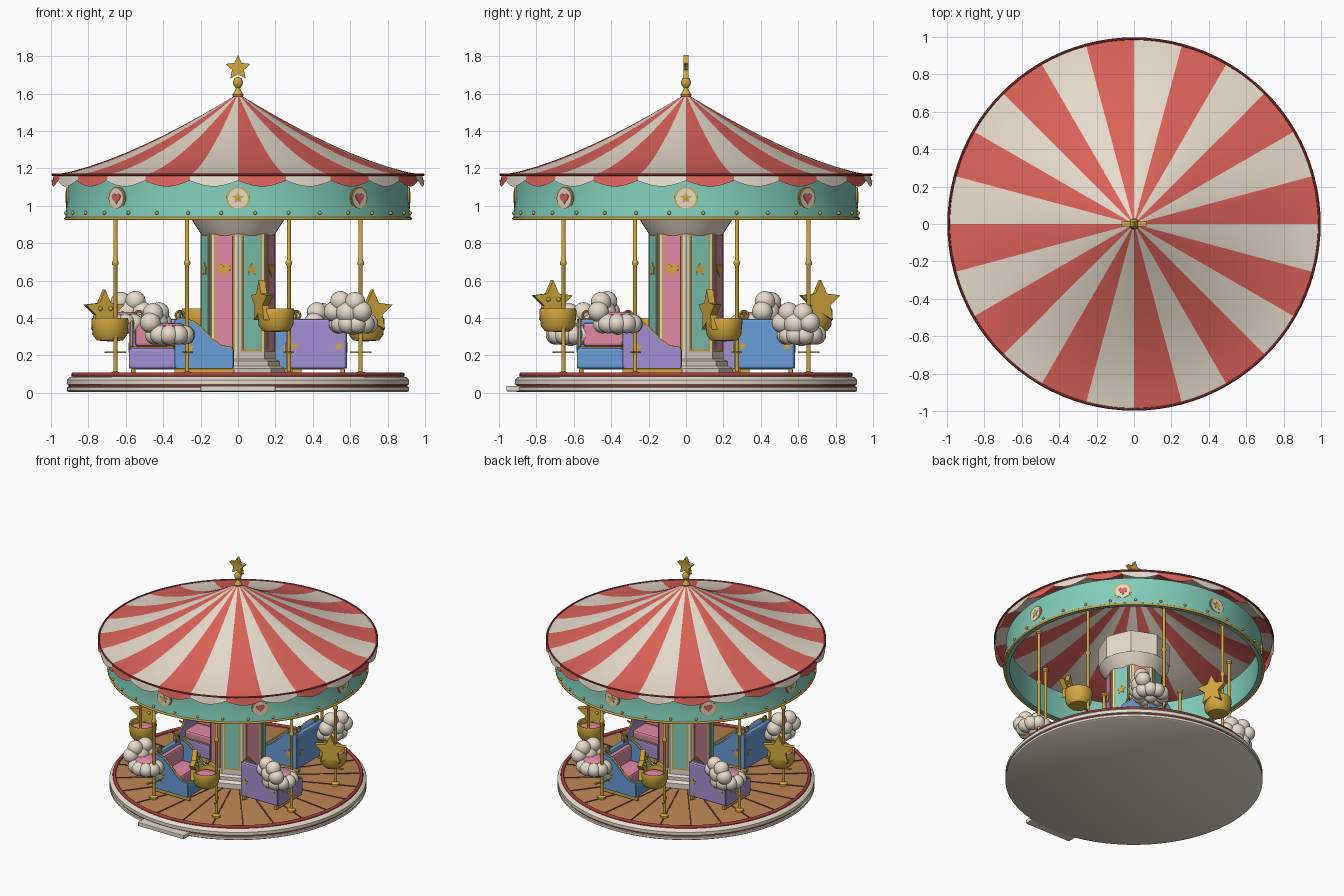
import bpy, bmesh, math
from math import sin, cos, pi, radians
from mathutils import Matrix, Vector

if "Cube" in bpy.data.objects:
    bpy.data.objects.remove(bpy.data.objects["Cube"])


def material(name, *srgb):
    m = bpy.data.materials.new(name)
    c = [((v / 255 + 0.055) / 1.055) ** 2.4 for v in srgb] + [1]
    m.diffuse_color = c
    m.use_nodes = True
    m.node_tree.nodes["Principled BSDF"].inputs["Base Color"].default_value = c
    return m


CREAM = material("cream", 232, 220, 203)
RED = material("coral red", 220, 98, 88)
TEAL = material("teal", 130, 205, 187)
GOLD = material("gold", 212, 168, 62)
PINK = material("pink", 226, 138, 166)
PURPLE = material("purple", 165, 144, 212)
BLUE = material("blue", 104, 158, 216)
WOOD = material("wood", 186, 132, 84)
MAROON = material("dark red", 165, 62, 60)
BROWN = material("dark brown", 88, 56, 38)
I = Matrix.Identity(4)
T = lambda x, y, z: Matrix.Translation((x, y, z))
RZ = lambda deg: Matrix.Rotation(radians(deg), 4, "Z")


def finish(name, bm, mats, M=I, smooth=True):
    bmesh.ops.recalc_face_normals(bm, faces=bm.faces)
    me = bpy.data.meshes.new(name)
    for f in bm.faces:
        f.smooth = smooth
    bm.to_mesh(me)
    bm.free()
    for m in mats:
        me.materials.append(m)
    if smooth:
        me.set_sharp_from_angle(angle=radians(40))
    ob = bpy.data.objects.new(name, me)
    ob.matrix_world = M
    bpy.context.collection.objects.link(ob)
    return ob


def lathe(name, profile, mats, seg=64, M=I, rule=None, smooth=True):
    """Spin (radius, height) points about z; rule(segment, row) picks a colour."""
    bm = bmesh.new()
    rings = [[bm.verts.new((r * cos(2 * pi * j / seg), r * sin(2 * pi * j / seg), z))
              for j in range(seg)] for r, z in profile]
    for i in range(len(rings) - 1):
        for j in range(seg):
            n = (j + 1) % seg
            f = bm.faces.new((rings[i][j], rings[i][n], rings[i + 1][n], rings[i + 1][j]))
            f.material_index = rule(j, i) if rule else 0
    bmesh.ops.remove_doubles(bm, verts=bm.verts, dist=1e-5)
    return finish(name, bm, mats, M, smooth)


def ring(name, R, z, r, mat, M=I, seg=64, sides=10):
    prof = [(R + r * cos(2 * pi * k / sides), z + r * sin(2 * pi * k / sides)) for k in range(sides + 1)]
    return lathe(name, prof, [mat], seg, M)


def plate(name, outline, depth, mat, M):
    bm = bmesh.new()
    f = bm.faces.new([bm.verts.new((x, y, 0)) for x, y in outline])
    ex = bmesh.ops.extrude_face_region(bm, geom=[f])
    bmesh.ops.translate(bm, vec=(0, 0, depth), verts=[v for v in ex["geom"] if isinstance(v, bmesh.types.BMVert)])
    return finish(name, bm, [mat], M, False)


def box(name, lo, hi, mat, M=I, bevel=0.0):
    lo, hi = Vector(lo), Vector(hi)
    bm = bmesh.new()
    bmesh.ops.create_cube(bm, size=1, matrix=Matrix.Translation((lo + hi) / 2) @ Matrix.Diagonal((*(hi - lo), 1)))
    ob = finish(name, bm, [mat], M, False)
    if bevel:
        b = ob.modifiers.new("round", "BEVEL")
        b.width, b.segments = bevel, 2
    return ob


def balls(name, items, mat, M=I, detail=2):
    bm = bmesh.new()
    for p, r in items:
        bmesh.ops.create_icosphere(bm, subdivisions=detail, radius=r, matrix=T(*p))
    return finish(name, bm, [mat], M)


def wire(name, pts, r, mat, M):
    cu = bpy.data.curves.new(name, "CURVE")
    cu.dimensions, cu.bevel_depth, cu.bevel_resolution = "3D", r, 2
    s = cu.splines.new("POLY")
    s.points.add(len(pts) - 1)
    for p, q in zip(s.points, pts):
        p.co = (*q, 1)
    cu.materials.append(mat)
    ob = bpy.data.objects.new(name, cu)
    ob.matrix_world = M
    bpy.context.collection.objects.link(ob)


# Outlines, and a frame that faces outward at a given angle
UPRIGHT = Matrix(((0, 0, 1, 0), (1, 0, 0, 0), (0, 1, 0, 0), (0, 0, 0, 1)))
facing = lambda deg, r, z: RZ(deg) @ T(r, 0, z) @ UPRIGHT
disc = lambda r: [(r * cos(k * pi / 16), r * sin(k * pi / 16)) for k in range(32)]
rect = lambda w, h: [(-w, -h), (w, -h), (w, h), (-w, h)]


def star(R):
    return [((R if k % 2 == 0 else R * 0.48) * sin(k * pi / 5), (R if k % 2 == 0 else R * 0.48) * cos(k * pi / 5))
            for k in range(10)]


def heart(s):
    ts = [2 * pi * k / 28 for k in range(28)]
    return [(s * sin(t) ** 3, s / 16 * (13 * cos(t) - 5 * cos(2 * t) - 2 * cos(3 * t) - cos(4 * t))) for t in ts]


# Platform
lathe("platform", [(0, 0.005), (0.905, 0.005), (0.915, 0.012), (0.915, 0.03), (0.905, 0.032), (0.905, 0.042),
                   (0.915, 0.045), (0.915, 0.07), (0.9, 0.084), (0.88, 0.09), (0, 0.092)],
      [CREAM, MAROON, WOOD], 96, rule=lambda j, i: {4: 1, 9: 2}.get(i, 0))
ring("platform_rim", 0.88, 0.097, 0.012, MAROON, seg=96)
box("entry_step", (-0.2, -0.96, 0.008), (0.2, -0.85, 0.038), CREAM, bevel=0.004)
for k in range(24):
    box("plank_gap", (0.24, -0.005, 0.09), (0.865, 0.005, 0.094), BROWN, RZ(15 * k + 7.5))

# Central column
lathe("column_plinth", [(0.25, 0.09), (0.25, 0.13), (0.225, 0.145), (0.225, 0.17), (0.2, 0.18)], [CREAM], 8, smooth=False)
lathe("column", [(0.2, 0.1), (0.2, 0.86)], [CREAM], 8, smooth=False)
lathe("column_flare", [(0.19, 0.84), (0.205, 0.86), (0.225, 0.89), (0.25, 0.93)], [CREAM], 48)
lathe("column_head", [(0.2, 0.93), (0.255, 0.93), (0.255, 1.1), (0, 1.1)], [CREAM], 8, smooth=False)
for k in range(8):
    a = 22.5 + 45 * k
    pink = k % 2 == 1
    plate("panel_frame", rect(0.06, 0.315), 0.006, GOLD, facing(a, 0.184, 0.535))
    plate("column_panel", rect(0.049, 0.303), 0.006, PINK if pink else TEAL, facing(a, 0.187, 0.535))
    plate("panel_ornament", heart(0.038) if pink else star(0.036), 0.006, GOLD, facing(a, 0.19, 0.66))

# Striped canopy with scalloped valance: twelve red and twelve cream sectors
stripe = lambda n: (lambda j, i: 0 if (j // n) % 2 == 0 else 1)
radii = [0.985, 0.9, 0.8, 0.7, 0.6, 0.5, 0.4, 0.3, 0.2, 0.1, 0.05, 0.015]
lathe("canopy", [(r, 1.165 + 0.435 * (1 - r) ** 1.42) for r in radii], [RED, CREAM], 96, rule=stripe(4))
val = lathe("valance", [(0.985, 1.165), (0.99, 1.14), (0.996, 1.1)], [RED, CREAM], 192, rule=stripe(8))
for v in val.data.vertices:
    if v.co.z < 1.12:
        v.co.z = 1.135 - 0.032 * abs(sin(12 * math.atan2(v.co.y, v.co.x)))
ring("canopy_rim", 0.991, 1.166, 0.007, MAROON, seg=96, sides=8)
lathe("finial", [(0.02, 1.57), (0.03, 1.595), (0.018, 1.612), (0.011, 1.63), (0.022, 1.642), (0.027, 1.66),
                 (0.02, 1.68), (0.009, 1.69), (0, 1.69)], [GOLD], 24)
plate("finial_star", star(0.07), 0.028, GOLD, facing(-90, -0.014, 1.737))

# Cornice band with medallions and studs
lathe("cornice", [(0.885, 1.15), (0.885, 0.93), (0.925, 0.93), (0.918, 0.98), (0.91, 1.04), (0.91, 1.15)], [TEAL], 96)
ring("cornice_trim", 0.921, 0.932, 0.009, GOLD, seg=96)
balls("cornice_studs", [((0.925 * cos(k * pi / 16 + 0.1), 0.925 * sin(k * pi / 16 + 0.1), 0.962), 0.01)
                        for k in range(32)], GOLD)
for k in range(8):
    a = 45 * k
    plate("medallion_rim", disc(0.062), 0.008, GOLD, facing(a, 0.908, 1.04))
    plate("medallion", disc(0.053), 0.008, CREAM, facing(a, 0.912, 1.04))
    plate("medallion_emblem", heart(0.032) if k % 2 else star(0.034), 0.006, RED if k % 2 else GOLD,
          facing(a, 0.917, 1.042))

# Poles
for k in range(8):
    M = RZ(22.5 + 45 * k) @ T(0.71, 0, 0)
    lathe("pole", [(0.03, 0.09), (0.03, 0.105), (0.011, 0.115), (0.011, 0.68), (0.018, 0.69), (0.018, 0.7),
                   (0.011, 0.71), (0.011, 1.09), (0.022, 1.1), (0.022, 1.115), (0, 1.125)], [GOLD], 14, M)
    box("foot_bar", (-0.06, -0.006, 0.212), (0.06, 0.006, 0.222), GOLD, M)


# Seats: x is the direction of travel, the origin is at the pole
def star_seat(M):
    B = M @ T(-0.075, 0, 0)
    lathe("star_seat_bowl", [(0, 0.275), (0.07, 0.28), (0.092, 0.31), (0.1, 0.385), (0.096, 0.4), (0.084, 0.395),
                             (0.08, 0.35), (0, 0.35)], [GOLD], 32, B)
    lathe("star_seat_cushion", [(0.08, 0.35), (0.078, 0.365), (0.06, 0.375), (0, 0.377)], [PINK], 32, B)
    plate("star_seat_back", star(0.118), 0.036, GOLD, M @ T(-0.175, 0, 0.435) @ UPRIGHT)
    balls("star_seat_knobs", [((-0.137, y, 0.45), 0.012) for y in (-0.03, 0.03)], GOLD, M)


def cloud_seat(M):
    puffs = [((-0.1 + 0.085 * cos(k * pi / 5), 0.08 * sin(k * pi / 5), 0.31), 0.052) for k in range(10)]
    puffs += [((-0.18, y, z), r) for y, z, r in ((-0.08, 0.375, 0.055), (0, 0.37, 0.065), (0.08, 0.375, 0.055),
                                                  (-0.042, 0.425, 0.055), (0.042, 0.43, 0.055))]
    balls("cloud_seat", puffs + [((-0.1, 0, 0.3), 0.05)], CREAM, M, 3)
    lathe("cloud_seat_cushion", [(0.08, 0.33), (0.08, 0.36), (0.065, 0.372), (0, 0.374)], [PINK], 32, M @ T(-0.1, 0, 0))


def chariot(M, mat):
    top = [(0.15, 0.24), (0.09, 0.25), (0.04, 0.285), (-0.01, 0.34), (-0.06, 0.38), (-0.1, 0.395), (-0.15, 0.395)]
    lay = Matrix(((1, 0, 0, 0), (0, 0, 1, 0), (0, 1, 0, 0), (0, 0, 0, 1)))
    for s in (-1, 1):
        side = plate("chariot_side", [(-0.15, 0.13), (0.15, 0.13)] + top, 0.025, mat, M @ T(0, s * 0.15 - 0.0125, 0))
        side.data.transform(lay)
        side.data.flip_normals()
        wire("chariot_side_trim", [(x, s * 0.15, z) for x, z in top], 0.006, GOLD, M)
        box("chariot_runner", (-0.16, s * 0.14 - 0.012, 0.1), (0.16, s * 0.14 + 0.012, 0.13), GOLD, M, 0.006)
        ring("chariot_scroll", 0.022, 0, 0.007, GOLD, M @ T(-0.13, s * 0.11, 0.415) @ UPRIGHT, 20, 8)
        plate("chariot_star", star(0.03), 0.006, GOLD, M @ facing(s * 90, 0.16, 0.24) @ T(s * 0.08, 0, 0))
        plate("chariot_back_star", star(0.025), 0.006, GOLD, M @ facing(180, 0.158, 0.25) @ T(s * 0.12, 0, 0))
    box("chariot_back", (-0.16, -0.16, 0.13), (-0.12, 0.16, 0.395), mat, M, 0.012)
    box("chariot_front", (0.12, -0.16, 0.13), (0.158, 0.16, 0.24), mat, M, 0.012)
    box("chariot_floor", (-0.13, -0.14, 0.125), (0.13, 0.14, 0.15), mat, M)
    box("chariot_seat", (-0.125, -0.135, 0.15), (0.05, 0.135, 0.25), PINK, M, 0.015)
    box("chariot_cushion", (-0.125, -0.13, 0.25), (-0.085, 0.13, 0.375), PINK, M, 0.015)
    wire("chariot_front_trim", [(0.14, -0.15, 0.243), (0.14, 0.15, 0.243)], 0.006, GOLD, M)


for k in range(4):
    turn = RZ(90 * k)
    star_seat(turn @ T(0.272, -0.656, 0 if k % 2 else 0.05) @ RZ(22.5))
    cloud_seat(turn @ T(-0.272, -0.656, 0.06 if k % 2 else 0) @ RZ(-22.5))
    chariot(turn @ T(-0.18, -0.42, 0), PURPLE if k % 2 else BLUE)
